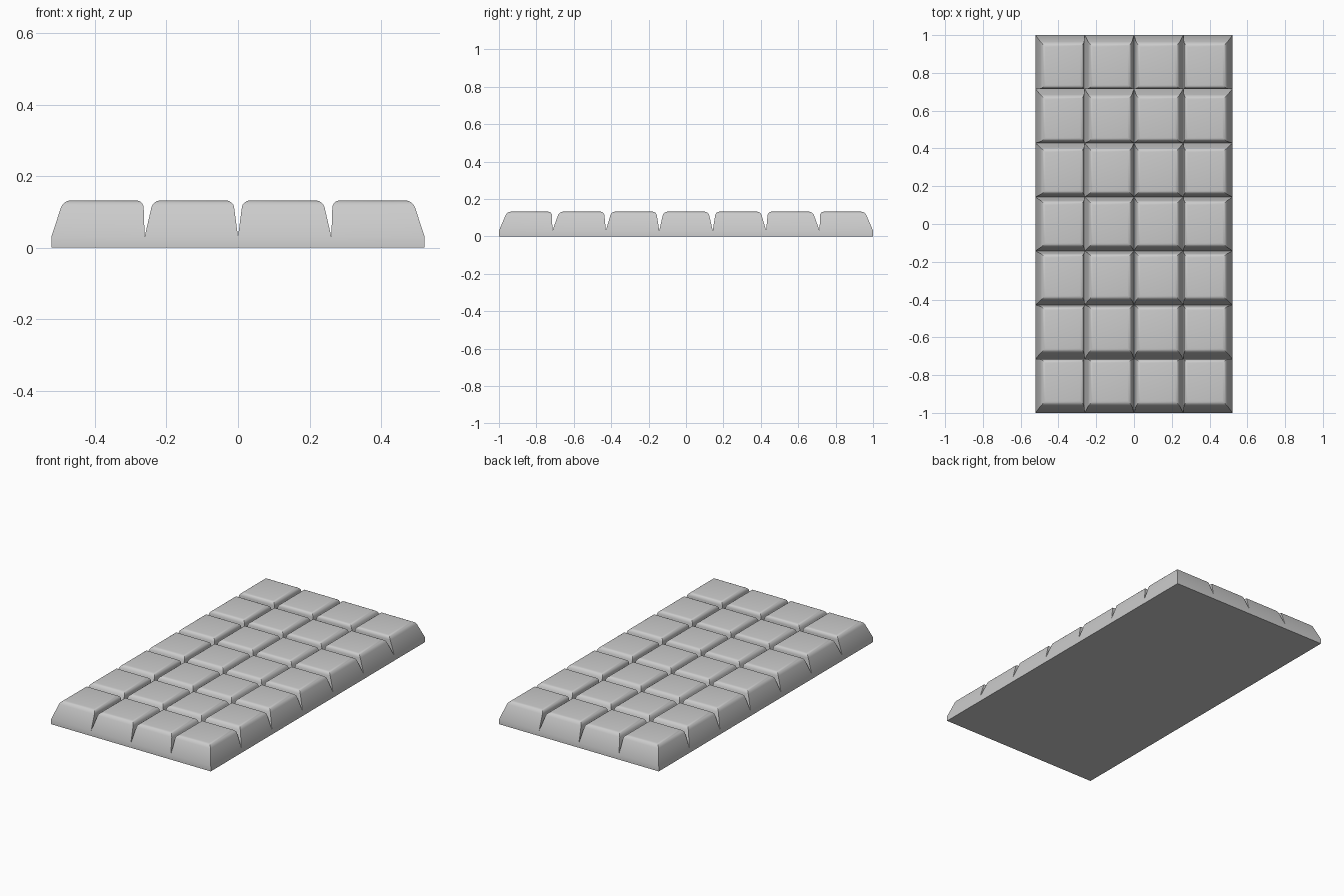
import bpy, bmesh

if "Cube" in bpy.data.objects:
    bpy.data.objects.remove(bpy.data.objects["Cube"])

COLS, ROWS = 4, 7
HX, HY = 0.522, 1.0
Z_BASE, Z_TOP = 0.03, 0.132
PX, PY = 2 * HX / COLS, 2 * HY / ROWS

bm = bmesh.new()

# shared grid of groove points, and the slab's lower corners
grid = [[bm.verts.new((-HX + i * PX, -HY + j * PY, Z_BASE)) for j in range(ROWS + 1)]
        for i in range(COLS + 1)]


def span(index, count, half, pitch, inset, shift):
    """Top-face extent of one cell, pulled slightly toward the bar's centre."""
    mid = (count - 1) / 2
    lo = -half + index * pitch
    move = -shift * (index - mid) / mid
    return lo + inset + move, lo + pitch - inset + move


# tapered segments rising from the grid
top_edges = []
for i in range(COLS):
    x0, x1 = span(i, COLS, HX, PX, 0.0185, 0.015)
    for j in range(ROWS):
        y0, y1 = span(j, ROWS, HY, PY, 0.023, 0.0205)
        low = [grid[i][j], grid[i + 1][j], grid[i + 1][j + 1], grid[i][j + 1]]
        top = [bm.verts.new((x, y, Z_TOP)) for x, y in
               ((x0, y0), (x1, y0), (x1, y1), (x0, y1))]
        cap = bm.faces.new(top)
        top_edges += list(cap.edges)
        for k in range(4):
            n = (k + 1) % 4
            bm.faces.new((low[k], low[n], top[n], top[k]))

# slab sides and flat underside
rim = ([grid[i][0] for i in range(COLS)] + [grid[COLS][j] for j in range(ROWS)]
       + [grid[i][ROWS] for i in range(COLS, 0, -1)] + [grid[0][j] for j in range(ROWS, 0, -1)])
foot = [bm.verts.new((v.co.x, v.co.y, 0)) for v in rim]
for k in range(len(rim)):
    n = (k + 1) % len(rim)
    bm.faces.new((foot[k], foot[n], rim[n], rim[k]))
bm.faces.new(foot[::-1])

# rounded upper edges of every segment
bmesh.ops.bevel(bm, geom=top_edges, offset=0.02, offset_type='OFFSET', segments=4,
                profile=0.5, affect='EDGES')
bmesh.ops.recalc_face_normals(bm, faces=bm.faces)

mesh = bpy.data.meshes.new("chocolate_bar")
bm.to_mesh(mesh)
bm.free()
bar = bpy.data.objects.new("chocolate_bar", mesh)
bpy.context.collection.objects.link(bar)
bpy.context.view_layer.objects.active = bar
bar.select_set(True)
bpy.ops.object.shade_smooth_by_angle(angle=0.52)
